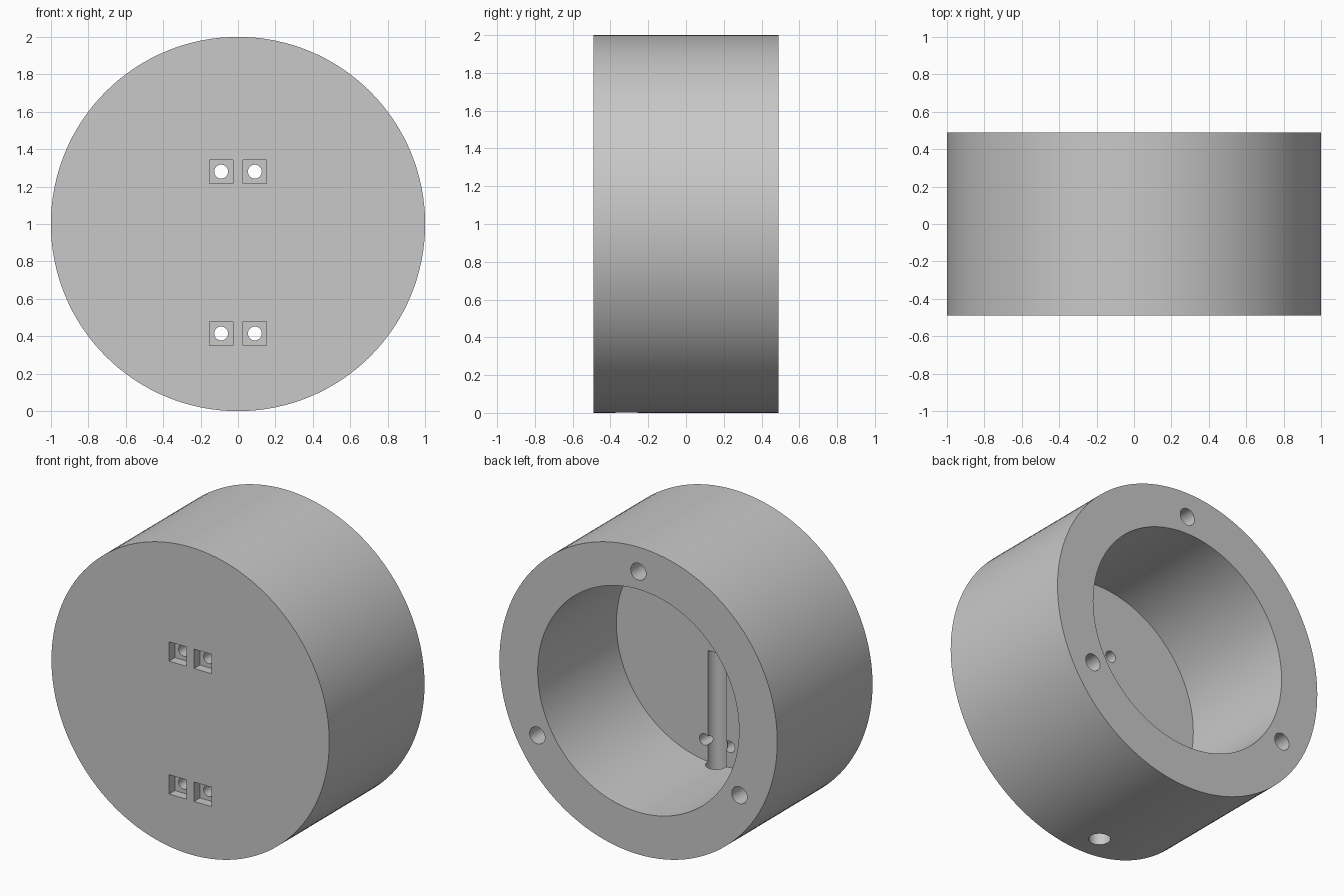
import bpy
import math

cube = bpy.data.objects.get("Cube")
if cube:
    bpy.data.objects.remove(cube, do_unlink=True)

FRONT, BACK, FLOOR = -0.49, 0.49, -0.32
MID = 1.0          # height of the round axis

grey = bpy.data.materials.new("light_grey")
grey.use_nodes = True
colour = (0.58, 0.58, 0.58, 1)
grey.diffuse_color = colour
grey.node_tree.nodes["Principled BSDF"].inputs["Base Color"].default_value = colour


def rod_y(name, radius, x, z, y0, y1, sides=48):
    """Cylinder running along y from y0 to y1."""
    bpy.ops.mesh.primitive_cylinder_add(
        vertices=sides, radius=radius, depth=y1 - y0,
        location=(x, (y0 + y1) / 2, z), rotation=(math.pi / 2, 0, 0))
    ob = bpy.context.object
    ob.name = name
    return ob


def cut(body, cutter):
    """Subtract the cutter from the body and discard it."""
    cutter.hide_render = True
    mod = body.modifiers.new("cut", 'BOOLEAN')
    mod.operation = 'DIFFERENCE'
    mod.solver = 'EXACT'
    mod.object = cutter
    bpy.ops.object.select_all(action='DESELECT')
    bpy.context.view_layer.objects.active = body
    body.select_set(True)
    bpy.ops.object.modifier_apply(modifier=mod.name)
    bpy.data.objects.remove(cutter, do_unlink=True)


# Round housing with a deep cavity open at the back
housing = rod_y("round_housing", 1.0, 0, MID, FRONT, BACK, 128)
housing.data.materials.append(grey)
cut(housing, rod_y("cavity_cutter", 0.725, 0, MID, FLOOR, BACK + 0.1, 128))

# Three blind screw holes in the back rim
for i in range(3):
    a = math.radians(90 + 120 * i)
    cut(housing, rod_y("screw_hole_cutter", 0.055, 0.84 * math.cos(a),
                       MID + 0.84 * math.sin(a), BACK - 0.4, BACK + 0.1))

# Cable channel drilled up from the underside, grooving the cavity floor
bpy.ops.mesh.primitive_cylinder_add(vertices=48, radius=0.065, depth=MID + 0.1,
                                    location=(0, -0.315, (MID - 0.1) / 2))
cut(housing, bpy.context.object)

# Square pockets on the front, each with a through hole
for z in (0.415, 1.28):
    for x in (-0.09, 0.09):
        bpy.ops.mesh.primitive_cube_add(size=1, location=(x, FRONT, z))
        pocket = bpy.context.object
        pocket.scale = (0.126, 0.12, 0.126)
        bpy.context.view_layer.update()
        cut(housing, pocket)
        cut(housing, rod_y("pin_hole_cutter", 0.037, x, z, FRONT - 0.1, FLOOR + 0.15))

bpy.ops.object.select_all(action='DESELECT')
bpy.context.view_layer.objects.active = housing
housing.select_set(True)
bpy.ops.object.shade_smooth_by_angle(angle=math.radians(30))
